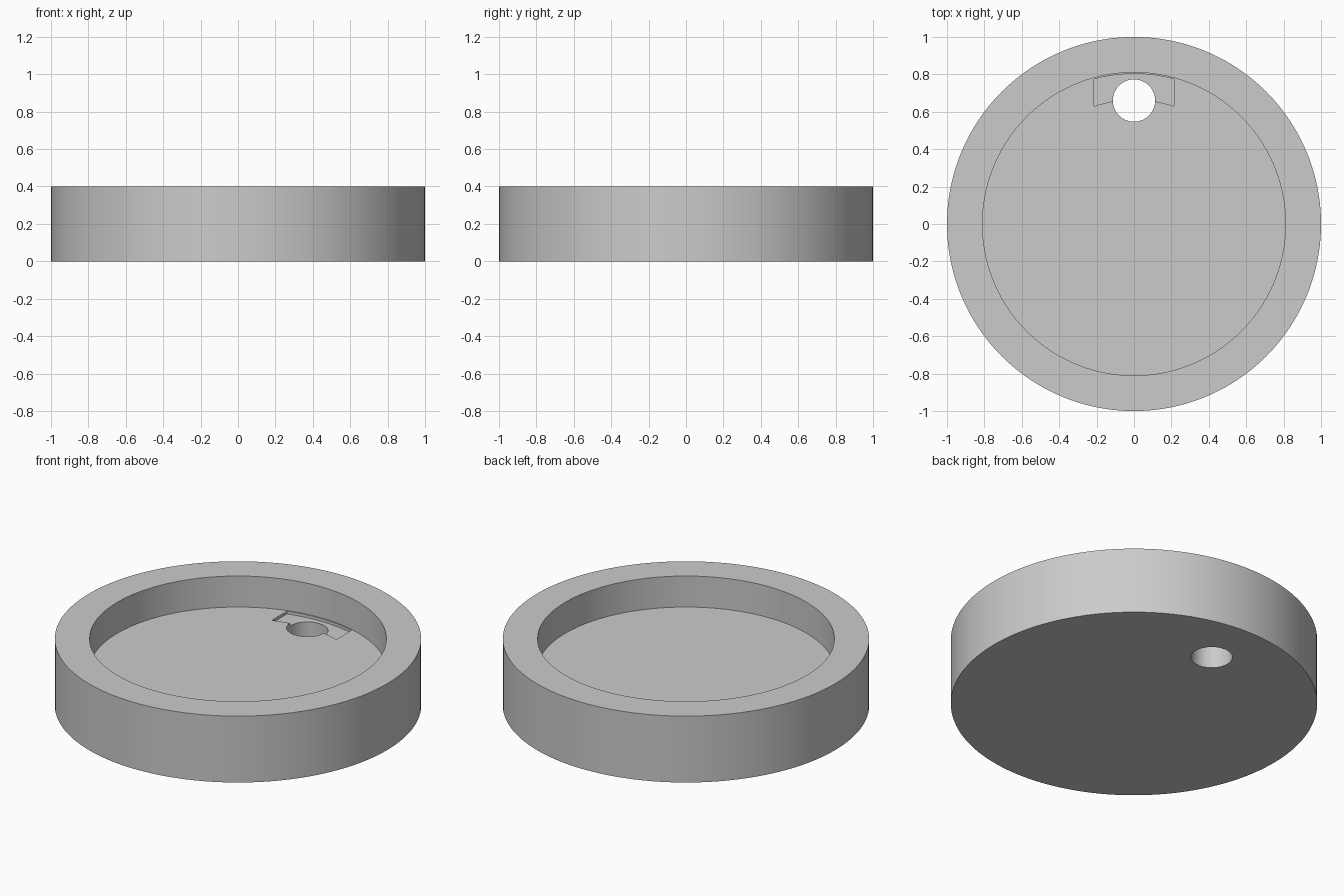
import bpy, bmesh, math

cube = bpy.data.objects.get("Cube")
if cube:
    bpy.data.objects.remove(cube, do_unlink=True)

HEIGHT = 0.4
FLOOR_Z = 0.213
RECESS_Z = 0.196
HALF_WIDTH = 0.215

grey = bpy.data.materials.new("light_grey")
grey.use_nodes = True
colour = (0.6, 0.6, 0.6, 1)
grey.diffuse_color = colour
grey.node_tree.nodes["Principled BSDF"].inputs["Base Color"].default_value = colour


def circle(radius, steps, cy=0):
    return [(radius * math.cos(2 * math.pi * i / steps),
             cy + radius * math.sin(2 * math.pi * i / steps)) for i in range(steps)]


def arc(radius, half_width, steps=16):
    """Points along an arc about the dish axis, running from -x to +x."""
    half = math.asin(half_width / radius)
    angles = [-half + 2 * half * i / steps for i in range(steps + 1)]
    return [(radius * math.sin(a), radius * math.cos(a)) for a in angles]


def prism(name, outline, bottom, top):
    """Extrude a flat outline from bottom to top."""
    bm = bmesh.new()
    face = bm.faces.new([bm.verts.new((x, y, bottom)) for x, y in outline])
    raised = bmesh.ops.extrude_face_region(bm, geom=[face])["geom"]
    verts = [v for v in raised if isinstance(v, bmesh.types.BMVert)]
    bmesh.ops.translate(bm, vec=(0, 0, top - bottom), verts=verts)
    bmesh.ops.recalc_face_normals(bm, faces=bm.faces)
    mesh = bpy.data.meshes.new(name)
    bm.to_mesh(mesh)
    bm.free()
    mesh.materials.append(grey)
    obj = bpy.data.objects.new(name, mesh)
    bpy.context.collection.objects.link(obj)
    return obj


def cut(target, cutter):
    """Subtract the cutter, then discard it."""
    cutter.hide_render = True
    mod = target.modifiers.new("cut", "BOOLEAN")
    mod.operation = "DIFFERENCE"
    mod.solver = "EXACT"
    mod.object = cutter
    bpy.context.view_layer.objects.active = target
    bpy.ops.object.modifier_apply(modifier=mod.name)
    bpy.data.objects.remove(cutter, do_unlink=True)


# Round body with a wide cavity
dish = prism("round_dish", circle(1, 160), 0, HEIGHT)
cut(dish, prism("cavity_cutter", circle(0.81, 160), FLOOR_Z, HEIGHT + 0.1))

# Shallow curved recess in the floor near the back wall
recess_outline = arc(0.803, HALF_WIDTH) + arc(0.665, HALF_WIDTH)[::-1]
cut(dish, prism("recess_cutter", recess_outline, RECESS_Z, FLOOR_Z + 0.1))

# Round hole through the floor
cut(dish, prism("hole_cutter", circle(0.113, 64, 0.66), -0.1, FLOOR_Z + 0.1))

# Smooth curved walls with crisp edges
bpy.ops.object.select_all(action="DESELECT")
dish.select_set(True)
bpy.context.view_layer.objects.active = dish
bpy.ops.object.shade_smooth_by_angle(angle=math.radians(30))
